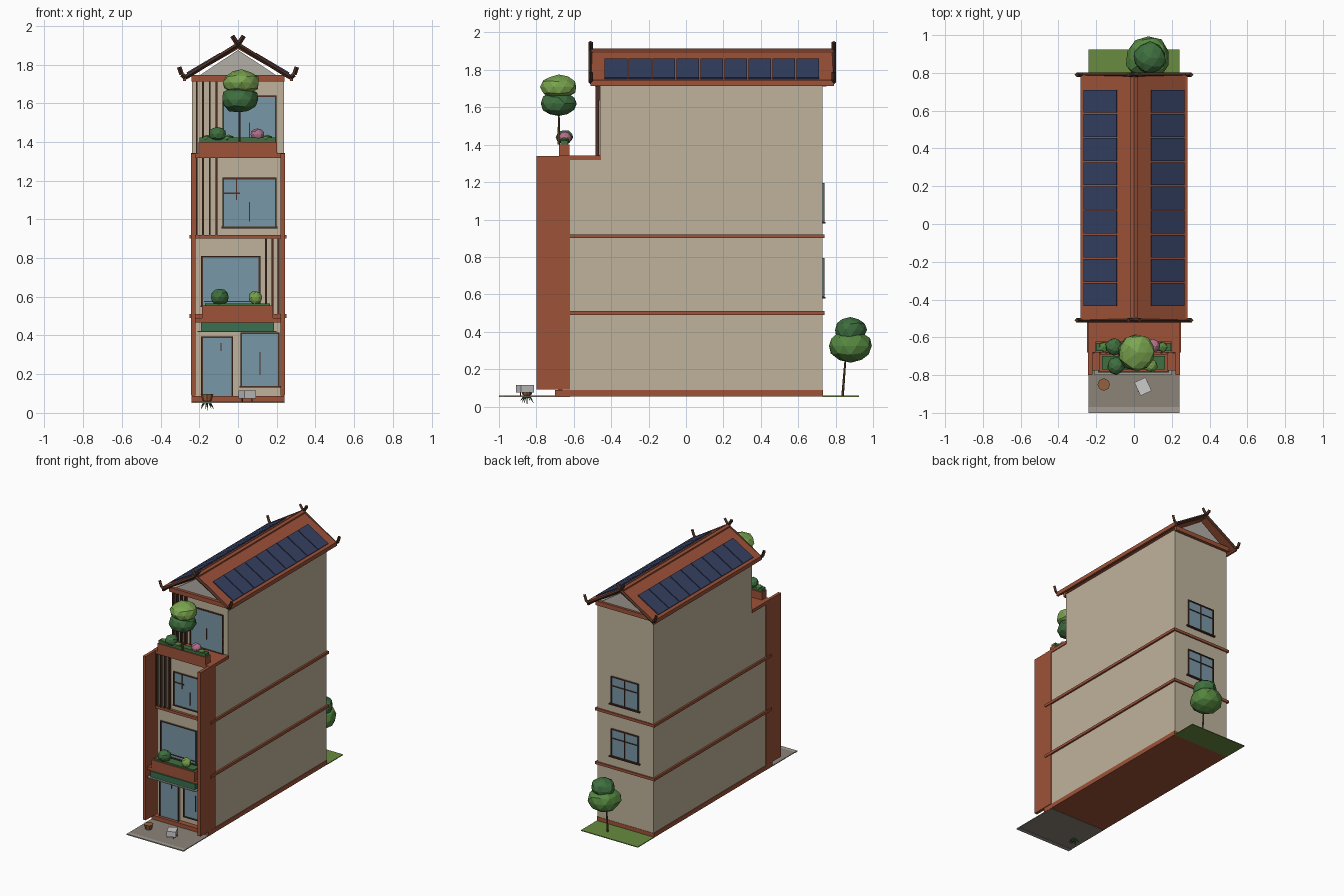
import bpy, bmesh, math, random
from mathutils import Vector, Matrix

if "Cube" in bpy.data.objects:
    bpy.data.objects.remove(bpy.data.objects["Cube"])
random.seed(4)

def mat(name, r, g, b):
    m = bpy.data.materials.new(name)
    m.diffuse_color = (r, g, b, 1)
    m.use_nodes = True
    m.node_tree.nodes["Principled BSDF"].inputs["Base Color"].default_value = m.diffuse_color
    return m

WALL = mat("plaster", .52, .45, .33)
RED = mat("terracotta", .34, .085, .04)
WOOD = mat("dark_wood", .075, .03, .018)
GLASS = mat("glass", .19, .31, .39)
SOLAR = mat("solar_blue", .035, .05, .12)
GREY = mat("gable_grey", .45, .42, .38)
PAVE = mat("paving", .26, .23, .19)
KERB = mat("kerb_grey", .36, .34, .30)
GRASS = mat("grass", .14, .26, .05)
DARK = mat("dark_leaf", .05, .16, .05)
LEAF = mat("leaf", .09, .24, .05)
LIGHT = mat("light_leaf", .20, .38, .08)
PINK = mat("pink_flower", .45, .17, .27)
AWNING = mat("green_awning", .04, .16, .08)
TRUNK = mat("trunk", .12, .07, .03)
STEEL = mat("appliance_grey", .55, .56, .56)
POT = mat("clay_pot", .30, .12, .05)

def finish(name, bm, m):
    bmesh.ops.recalc_face_normals(bm, faces=bm.faces)
    me = bpy.data.meshes.new(name)
    bm.to_mesh(me)
    bm.free()
    me.materials.append(m)
    o = bpy.data.objects.new(name, me)
    bpy.context.collection.objects.link(o)
    return o

def box(name, x, y, z, m, rot=0):
    bm = bmesh.new()
    bmesh.ops.create_cube(bm, size=1)
    c = Vector((sum(x) / 2, sum(y) / 2, sum(z) / 2))
    s = (x[1] - x[0], y[1] - y[0], z[1] - z[0], 1)
    bm.transform(Matrix.Translation(c) @ Matrix.Rotation(rot, 4, 'Z') @ Matrix.Diagonal(s))
    return finish(name, bm, m)

def prism(name, pts, y0, y1, m):
    bm = bmesh.new()
    f = bm.faces.new([bm.verts.new((x, y0, z)) for x, z in pts])
    new = bmesh.ops.extrude_face_region(bm, geom=[f])["geom"]
    bmesh.ops.translate(bm, vec=(0, y1 - y0, 0), verts=[v for v in new if isinstance(v, bmesh.types.BMVert)])
    return finish(name, bm, m)

def rod(name, p, q, r1, r2, m, n=6):
    p, q = Vector(p), Vector(q)
    bm = bmesh.new()
    bmesh.ops.create_cone(bm, cap_ends=True, segments=n, radius1=r1, radius2=r2, depth=(q - p).length)
    bm.transform(Matrix.Translation((p + q) / 2) @ (q - p).to_track_quat('Z', 'Y').to_matrix().to_4x4())
    return finish(name, bm, m)

def blob(name, c, r, rz, m, sub=2, jit=.08):
    bm = bmesh.new()
    bmesh.ops.create_icosphere(bm, subdivisions=sub, radius=1)
    for v in bm.verts:
        v.co *= 1 + random.uniform(-jit, jit * .4)
    bm.transform(Matrix.Translation(c) @ Matrix.Diagonal((r, r, rz, 1)))
    return finish(name, bm, m)

def window(name, x0, x1, z0, z1, y, s, bars=()):
    # s = outward direction along y; bars = (x0, x1, z0, z1) glazing bars
    def d(a, b):
        return tuple(sorted((y + s * a, y + s * b)))
    t = .008
    box(name + "_glass", (x0, x1), d(-.01, .004), (z0, z1), GLASS)
    for k, (a, b, c, e) in enumerate([(x0, x0 + t, z0, z1), (x1 - t, x1, z0, z1), (x0, x1, z1 - t, z1),
                                      (x0 - .004, x1 + .004, z0 - t, z0)] + list(bars)):
        box(f"{name}_frame_{k}", (a, b), d(-.005, .01), (c, e), WOOD)

# ground
box("front_paving", (-.24, .24), (-.97, -.62), (.052, .058), PAVE)
box("front_kerb", (-.24, .24), (-1, -.97), (.05, .058), KERB)
box("back_lawn", (-.24, .24), (.73, .925), (.052, .058), GRASS)

# walls, plinth and storey bands
F = -.66
box("lower_storeys", (-.237, .237), (F, .73), (.06, 1.33), WALL)
box("top_storey", (-.237, .237), (-.46, .73), (1.32, 1.725), WALL)
box("plinth", (-.241, .241), (-.70, .732), (.054, .088), RED)
for k, z in enumerate((.49, .90)):
    box(f"storey_band_{k}", (-.25, .25), (-.68, .74), (z, z + .02), RED)
box("terrace_floor", (-.243, .243), (-.68, -.455), (1.318, 1.342), RED)
for s in (-1, 1):
    box("side_fin", tuple(sorted((s * .22, s * .243))), (-.80, -.62), (.09, 1.34), RED)

# roof
prism("gable_infill", [(-.235, 1.72), (.235, 1.72), (0, 1.875)], -.465, .735, GREY)
prism("roof_slabs", [(-.28, 1.72), (-.28, 1.74), (0, 1.905), (.28, 1.74), (.28, 1.72), (0, 1.88)], -.51, .79, RED)
prism("ridge_cap", [(-.018, 1.885), (-.018, 1.905), (0, 1.914), (.018, 1.905), (.018, 1.885)], -.51, .79, RED)
slope = math.atan2(.165, .28)
for s in (-1, 1):
    box("eave_trim", tuple(sorted((s * .268, s * .284))), (-.51, .79), (1.715, 1.745), RED)
    for k in range(9):
        o = box(f"solar_panel_{k}", (-.1, .1), (-.0605, .0605), (-.004, .004), SOLAR)
        x = .178
        o.location = (s * x, -.374 + k * .128, 1.905 - x * .165 / .28 + .006)
        o.rotation_euler = (0, s * slope, 0)
for y in (-.51, .79):
    # gable tie beams and upturned bargeboards
    ty = -.475 if y < 0 else .74
    box("tie_beam", (-.24, .24), (ty - .012, ty + .012), (1.712, 1.745), RED)
    for s in (-1, 1):
        path = [(-.304, 1.787), (-.291, 1.748), (-.272, 1.733), (0, 1.902), (.03, 1.948)]
        for (a, b), (c, d) in zip(path, path[1:]):
            rod("bargeboard", (s * a, y, b), (s * c, y, d), .012, .012, WOOD, 4)

# front door and windows
window("door", -.19, -.025, .088, .395, F - .012, -1, [(-.09, -.086, .32, .36)])
window("shop_window", .012, .215, .138, .415, F - .008, -1, [(.11, .115, .195, .315)])
window("second_window", -.19, .115, .555, .81, F, -1, [(-.175, .1, .572, .577)])
window("third_window", -.08, .2, .962, 1.215, F, -1,
       [(.058, .063, .99, 1.09), (-.01, -.005, 1.10, 1.21), (-.08, .01, 1.132, 1.138)])
window("top_window", -.08, .2, 1.345, 1.64, -.46, -1, [(.058, .063, 1.42, 1.50)])
for k, z in enumerate((.59, .99)):
    window(f"back_window_{k}", -.112, .118, z, z + .205, .73, 1,
           [(0, .006, z, z + .205), (-.112, .118, z + .13, z + .136)])
    box("back_sill", (-.125, .131), (.73, .745), (z - .012, z - .003), WOOD)
# wooden slats
for name, xs, y, z in (("second", (.145, .178, .21), F, (.51, .90)),
                       ("third", (-.213, -.18, -.146, -.11), F, (.92, 1.32)),
                       ("top", (-.213, -.18, -.146, -.11), -.46, (1.34, 1.725))):
    for x in xs:
        box(name + "_slat", (x - .005, x + .005), (y - .025, y), z, WOOD)

# balcony with awning
box("canopy", (-.21, .2), (-.80, F), (.417, .424), KERB)
box("green_awning", (-.19, .185), (-.785, F), (.424, .468), AWNING)
box("balcony_floor", (-.22, .22), (-.775, F), (.468, .49), RED)
box("balcony_planter", (-.185, .18), (-.78, -.69), (.48, .555), RED)
box("balcony_hedge", (-.17, .165), (-.77, -.70), (.55, .565), DARK)
blob("balcony_bush", (-.095, -.75, .598), .048, .045, DARK)
blob("balcony_small_bush", (.09, -.75, .595), .036, .036, LIGHT)

# terrace planter
box("terrace_planter", (-.205, .202), (-.68, -.622), (1.342, 1.40), RED)
box("terrace_hedge", (-.2, .195), (-.672, -.63), (1.395, 1.422), DARK)
blob("terrace_bush", (-.105, -.65, 1.44), .047, .04, DARK)
blob("pink_flowers", (.1, -.645, 1.438), .036, .032, PINK)
for x in (-.16, -.05, .15):
    blob("terrace_tuft", (x, -.65, 1.42), .03, .018, LEAF, 1)

def tree(name, x, y, base, z1, z2, r1, r2, h1, h2, dy, low, high):
    rod(name + "_trunk", (x, y, base), (x, y + dy / 2, z1), .007, .004, TRUNK)
    blob(name + "_lower_crown", (x, y + dy, z1), r1, h1, low)
    blob(name + "_upper_crown", (x + .01, y + dy, z2), r2, h2, high)

tree("terrace_tree", .008, -.68, 1.40, 1.62, 1.708, .1, .1, .072, .066, 0, DARK, LIGHT)
tree("back_tree", .075, .837, .055, .325, .41, .12, .088, .09, .068, .042, LEAF, DARK)

# clay pot with spiky drooping leaves, and appliance on the paving
rod("clay_pot", (-.16, -.85, .062), (-.16, -.85, .098), .024, .033, POT, 8)
for k in range(7):
    a = k * math.tau / 7
    rod("pot_spike", (-.16 + .012 * math.cos(a), -.85 + .012 * math.sin(a), .06),
        (-.16 + .035 * math.cos(a), -.85 + .035 * math.sin(a), .02 + .012 * (k % 2)), .006, .001, DARK, 4)
rod("pot_root", (-.16, -.85, .06), (-.155, -.85, .012), .005, .001, TRUNK, 4)
box("appliance", (.015, .08), (-.9, -.822), (.075, .116), STEEL, math.radians(25))
for dx in (-.025, .025):
    for dy in (-.025, .025):
        rod("appliance_leg", (.047 + dx, -.86 + dy, .056), (.047 + dx, -.86 + dy, .078), .003, .003, WOOD, 4)
